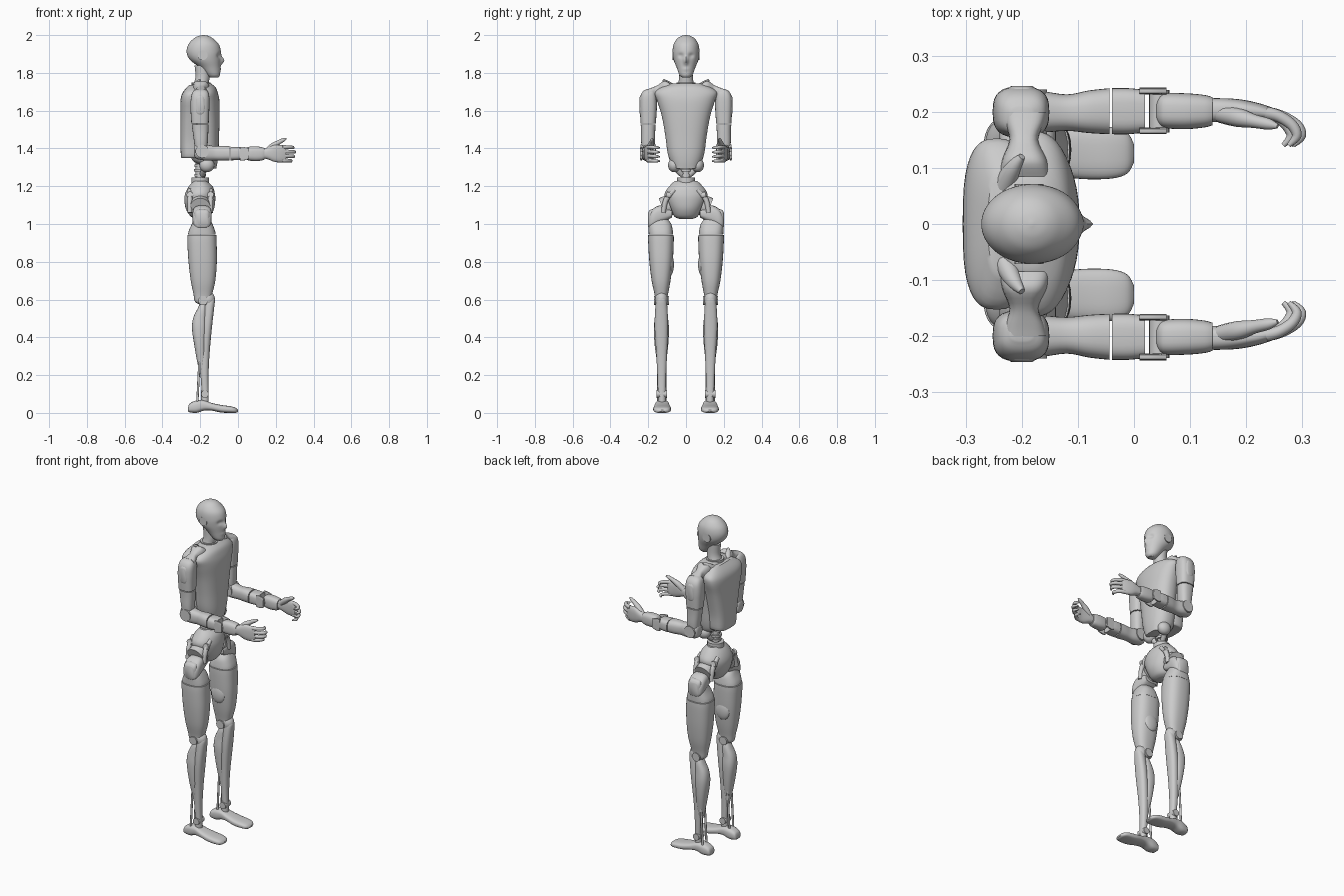
import bpy, bmesh, math
from mathutils import Vector

AXES = {'Z': (2, 0, 1), 'X': (0, 1, 2), 'Y': (1, 0, 2)}


def finish(name, bm, mirror, angle=40):
    bmesh.ops.recalc_face_normals(bm, faces=bm.faces)
    me = bpy.data.meshes.new(name)
    bm.to_mesh(me)
    bm.free()
    ob = bpy.data.objects.new(name, me)
    bpy.context.collection.objects.link(ob)
    bpy.ops.object.select_all(action='DESELECT')
    ob.select_set(True)
    bpy.context.view_layer.objects.active = ob
    bpy.ops.object.shade_smooth_by_angle(angle=math.radians(angle))
    if mirror:
        m = ob.modifiers.new("Mirror", 'MIRROR')
        m.use_axis = (False, True, False)
        m.use_mirror_merge = False
    return ob


def skin(bm, rings):
    n = len(rings[0])
    for a, b in zip(rings, rings[1:]):
        for i in range(n):
            bm.faces.new((a[i], a[(i + 1) % n], b[(i + 1) % n], b[i]))
    bm.faces.new(rings[0])
    bm.faces.new(rings[-1])


def spline(rows, steps):
    out = []
    for i in range(len(rows) - 1):
        p = [rows[max(0, min(len(rows) - 1, i + k))] for k in (-1, 0, 1, 2)]
        for s in range(steps):
            t = s / steps
            out.append([b + 0.5 * t * (c - a + t * (2*a - 5*b + 4*c - d + t * (3*(b - c) + d - a)))
                        for a, b, c, d in zip(*p)])
    return out + [list(rows[-1])]


# rows: position along the axis, then low/high bounds of the two other axes
def loft(name, axis, rows, mirror=True, power=2.4, n=32, steps=4, tweak=None):
    bm = bmesh.new()
    k, u, v = AXES[axis]
    rings = []
    for pos, u0, u1, v0, v1 in spline(rows, steps):
        ring = []
        for i in range(n):
            a = 2 * math.pi * i / n
            c, s = math.cos(a), math.sin(a)
            co = Vector((0, 0, 0))
            co[k] = pos
            co[u] = (u0 + u1) / 2 + (u1 - u0) / 2 * math.copysign(abs(c) ** (2 / power), c)
            co[v] = (v0 + v1) / 2 + (v1 - v0) / 2 * math.copysign(abs(s) ** (2 / power), s)
            if tweak:
                tweak(co)
            ring.append(bm.verts.new(co))
        rings.append(ring)
    skin(bm, rings)
    return finish(name, bm, mirror)


def tube(name, path, radii, mirror=True, steps=4, n=14):
    bm = bmesh.new()
    pts = spline([(*p, r) for p, r in zip(path, radii)], steps)
    rings = []
    for i, (x, y, z, r) in enumerate(pts):
        d = Vector(pts[min(i + 1, len(pts) - 1)][:3]) - Vector(pts[max(i - 1, 0)][:3])
        q = d.to_track_quat('Z', 'Y')
        rings.append([bm.verts.new(Vector((x, y, z)) + q @ Vector((r * math.cos(2*math.pi*j/n), r * math.sin(2*math.pi*j/n), 0)))
                      for j in range(n)])
    skin(bm, rings)
    return finish(name, bm, mirror)


def rod(name, a, b, r, mirror=True):
    return tube(name, [a, b], [r, r], mirror, 1, 20)


def ball(name, c, s, mirror=True):
    bm = bmesh.new()
    bmesh.ops.create_uvsphere(bm, u_segments=28, v_segments=16, radius=1)
    for v in bm.verts:
        v.co = Vector(c) + Vector([a * b for a, b in zip(v.co, s)])
    return finish(name, bm, mirror)


# Head with nose, brow and eye hollows
def face(co):
    if co.x > -0.16:
        g = lambda y, z, w, h: math.exp(-((abs(co.y) - y) / w) ** 2 - ((co.z - z) / h) ** 2)
        co.x += 0.02 * g(0, 1.865, 0.011, 0.02) - 0.01 * g(0.028, 1.892, 0.014, 0.012) + 0.004 * g(0, 1.82, 0.02, 0.008)


loft("head", 'Z', [(1.775, -.15, -.105, -.02, .02), (1.79, -.168, -.095, -.035, .035), (1.83, -.205, -.094, -.05, .05),
     (1.87, -.255, -.092, -.066, .066), (1.91, -.272, -.09, -.071, .071), (1.95, -.263, -.101, -.066, .066),
     (1.98, -.237, -.13, -.048, .048), (1.995, -.21, -.155, -.025, .025), (2.0, -.185, -.18, -.003, .003)],
     False, 2, 64, 6, face)
rod("ear_disc", (-.187, .055, 1.893), (-.187, .071, 1.893), .026)
loft("neck", 'Z', [(1.70, -.245, -.15, -.06, .06), (1.74, -.235, -.155, -.043, .043), (1.78, -.225, -.15, -.036, .036),
     (1.84, -.23, -.15, -.036, .036)], False, 2)
rod("neck_collar", (-.195, 0, 1.735), (-.195, 0, 1.75), .05, False)

# Torso shells
loft("chest_shell", 'Z', [(1.295, -.15, -.115, -.05, .05), (1.33, -.235, -.108, -.082, .082), (1.38, -.25, -.103, -.098, .098),
     (1.47, -.25, -.1, -.11, .11), (1.57, -.25, -.097, -.128, .128), (1.65, -.25, -.098, -.152, .152),
     (1.695, -.25, -.107, -.165, .165), (1.725, -.245, -.12, -.13, .13), (1.745, -.235, -.145, -.075, .075)], False, 2.3, 48)
loft("back_shell", 'Z', [(1.35, -.295, -.2, -.07, .07), (1.36, -.302, -.19, -.085, .085), (1.45, -.305, -.19, -.095, .095),
     (1.58, -.305, -.19, -.125, .125), (1.66, -.304, -.19, -.15, .15), (1.7, -.29, -.19, -.145, .145),
     (1.735, -.26, -.19, -.09, .09)], False, 3, 40)
loft("shoulder_yoke", 'Y', [(.085, -.24, -.15, 1.68, 1.745), (.115, -.235, -.155, 1.66, 1.758), (.15, -.222, -.17, 1.65, 1.735),
     (.18, -.23, -.16, 1.65, 1.722), (.2, -.235, -.155, 1.65, 1.715)], True, 3)
tube("collar_horn", [(-.23, .07, 1.72), (-.215, .1, 1.745), (-.2, .12, 1.762)], [.02, .015, .006])

# Spine and waist
rod("spine", (-.2, 0, 1.2), (-.2, 0, 1.4), .024, False)
for i in range(5):
    z = 1.225 + .026 * i
    rod("spine_ring", (-.2, 0, z), (-.2, 0, z + .013), .034 - .003 * (i % 2), False)
ball("waist_lobe", (-.165, .062, 1.312), (.04, .033, .038))
tube("waist_link", [(-.19, .02, 1.26), (-.18, .045, 1.285), (-.17, .065, 1.31)], [.014, .016, .016])
rod("waist_plate", (-.2, 0, 1.215), (-.2, 0, 1.245), .047, False)

# Pelvis
loft("pelvis", 'Z', [(1.027, -.225, -.175, -.035, .035), (1.04, -.25, -.15, -.062, .062), (1.08, -.276, -.127, -.085, .085),
     (1.13, -.284, -.12, -.108, .108), (1.165, -.278, -.123, -.112, .112), (1.2, -.26, -.135, -.088, .088),
     (1.228, -.235, -.165, -.06, .06)], False, 2.1, 40)
rod("pelvis_joint", (-.2, .085, 1.1), (-.2, .125, 1.085), .055)
for x in (-.255, -.145):
    rod("hip_bolt", (x, .085, 1.15), (x, .105, 1.155), .017)
    tube("hip_strut", [(x, .06, 1.18), (x, .105, 1.13), (x, .12, 1.06)], [.012, .014, .012])
loft("hip_arch", 'Y', [(.075, -.23, -.15, 1.035, 1.075), (.1, -.235, -.145, 1.02, 1.09), (.14, -.24, -.14, 1.0, 1.098),
     (.175, -.24, -.14, .98, 1.08), (.195, -.23, -.15, .98, 1.05), (.2, -.215, -.165, 1.0, 1.03)], True, 3)
loft("hip_cover", 'Y', [(.165, -.232, -.148, .97, 1.08), (.19, -.23, -.15, .975, 1.075), (.201, -.22, -.16, .985, 1.06)], True, 4)
loft("upper_thigh_ring", 'Z', [(.945, -.265, -.118, .068, .197), (.965, -.26, -.122, .07, .198), (1.0, -.245, -.135, .078, .198),
     (1.03, -.235, -.15, .1, .185)], True, 2.6)

# Legs
loft("thigh", 'Z', [(.575, -.205, -.165, .112, .15), (.59, -.228, -.145, .102, .16), (.63, -.236, -.136, .095, .167),
     (.7, -.25, -.12, .082, .182), (.8, -.262, -.112, .07, .194), (.9, -.268, -.113, .065, .2), (.942, -.268, -.115, .065, .2)],
     True, 2.5, 36)
ball("inner_thigh_pad", (-.19, .082, .785), (.045, .018, .055))
rod("knee_axle", (-.185, .09, .595), (-.185, .17, .595), .025)
ball("knee_cap", (-.16, .13, .6), (.038, .033, .045))
loft("shin", 'Z', [(.09, -.19, -.155, .108, .148), (.2, -.198, -.156, .105, .152), (.32, -.198, -.15, .1, .158),
     (.45, -.19, -.138, .095, .166), (.55, -.18, -.127, .098, .163), (.6, -.175, -.122, .104, .156), (.615, -.165, -.132, .118, .142)])
loft("calf", 'Z', [(.2, -.198, -.175, .112, .145), (.26, -.214, -.17, .106, .152), (.35, -.23, -.17, .095, .165),
     (.44, -.243, -.165, .09, .17), (.5, -.238, -.165, .095, .166), (.55, -.215, -.165, .1, .16), (.58, -.2, -.17, .11, .15)])
for y in (.11, .147):
    rod("ankle_rod", (-.215, y, .06), (-.203, y, .3), .006)
rod("ankle_axle", (-.175, .1, .1), (-.175, .155, .1), .02)
rod("ankle_post", (-.175, .127, .05), (-.175, .127, .12), .02)

# Feet
loft("foot", 'X', [(-.264, .105, .147, .008, .03), (-.255, .096, .155, .003, .05), (-.22, .09, .162, .0, .066),
     (-.18, .09, .163, .012, .067), (-.14, .086, .168, .012, .053), (-.09, .08, .173, .002, .042),
     (-.04, .081, .173, 0, .035), (-.012, .09, .163, 0, .027), (0, .11, .142, .006, .016)], True, 2.8)

# Arms
loft("shoulder_shell", 'Z', [(1.533, -.247, -.155, .16, .24), (1.58, -.25, -.153, .156, .243), (1.63, -.252, -.151, .154, .245),
     (1.675, -.248, -.152, .156, .242), (1.702, -.238, -.16, .162, .228), (1.714, -.22, -.18, .178, .208)], True, 2.8)
loft("shoulder_disc", 'Y', [(.225, -.228, -.172, 1.575, 1.685), (.24, -.226, -.174, 1.577, 1.68), (.246, -.218, -.182, 1.587, 1.67)], True, 3)
loft("upper_arm", 'Z', [(1.37, -.225, -.165, .17, .23), (1.43, -.232, -.16, .165, .237), (1.49, -.24, -.157, .163, .238),
     (1.528, -.245, -.156, .16, .24)], True, 2.5)
rod("elbow_axle", (-.19, .16, 1.385), (-.19, .24, 1.385), .035)
loft("forearm", 'X', [(-.232, .18, .22, 1.365, 1.41), (-.22, .168, .233, 1.345, 1.425), (-.17, .163, .237, 1.336, 1.42),
     (-.12, .166, .231, 1.337, 1.412), (-.08, .162, .238, 1.335, 1.414), (-.044, .16, .242, 1.335, 1.412)], True, 2.6)
loft("wrist_block", 'X', [(-.039, .16, .242, 1.337, 1.409), (-.01, .16, .242, 1.338, 1.408), (.02, .163, .239, 1.34, 1.406)], True, 3.2)
for y in (.16, .231):
    loft("wrist_fork", 'X', [(.01, y, y + .012, 1.337, 1.409), (.035, y, y + .012, 1.337, 1.407), (.058, y, y + .012, 1.345, 1.4)], True, 5, 20)
rod("wrist_axle", (.045, .163, 1.372), (.045, .239, 1.372), .018)
loft("wrist_cuff", 'X', [(.04, .185, .218, 1.352, 1.392), (.052, .172, .232, 1.338, 1.407), (.09, .169, .233, 1.333, 1.411),
     (.125, .172, .23, 1.336, 1.407), (.14, .176, .226, 1.342, 1.402)], True, 2.8)

# Hands
loft("palm", 'X', [(.13, .182, .224, 1.348, 1.395), (.16, .182, .224, 1.342, 1.405), (.19, .184, .222, 1.33, 1.418),
     (.22, .185, .216, 1.326, 1.418), (.245, .183, .208, 1.328, 1.414), (.255, .186, .203, 1.335, 1.408)], True, 2.5)
for i in range(4):
    z = 1.336 + .0235 * i
    k = (-.018, -.004, 0, -.008)[i]
    tube("finger", [(.235, .198, z), (.262 + k / 2, .192, z), (.29 + k, .176, z - .001), (.298 + k, .157, z - .002), (.284 + k, .14, z - .003)],
         [.0115, .0105, .0098, .0085, .004])
tube("thumb", [(.155, .196, 1.385), (.185, .19, 1.412), (.215, .183, 1.432), (.24, .178, 1.445), (.256, .174, 1.452)],
     [.016, .017, .012, .01, .004])
